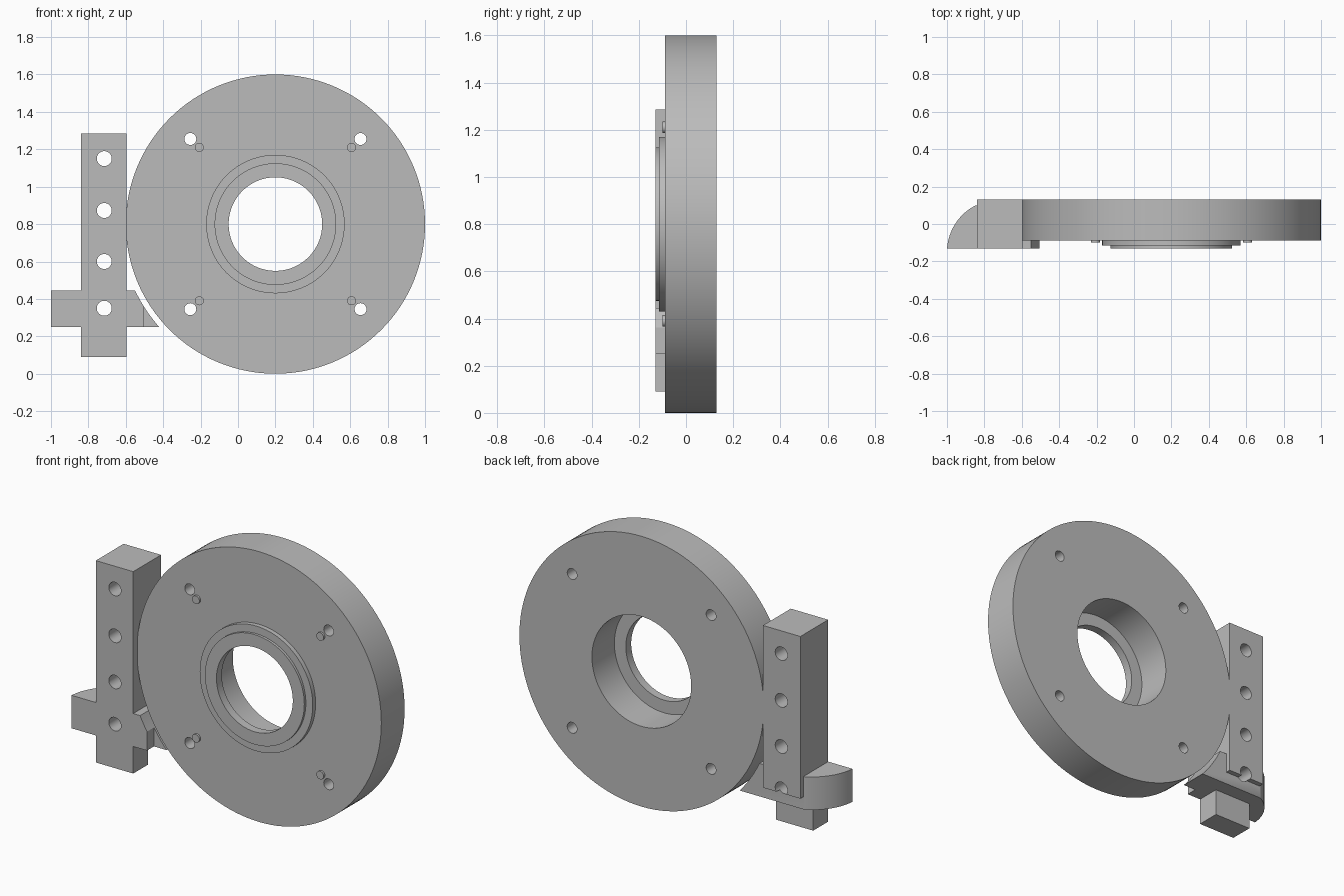
import bpy, bmesh, math
from mathutils import Matrix, Vector

cube = bpy.data.objects.get("Cube")
if cube:
    bpy.data.objects.remove(cube, do_unlink=True)

GREY = (0.5, 0.5, 0.5, 1)
grey = bpy.data.materials.new("plain grey")
grey.use_nodes = True
grey.diffuse_color = GREY
grey.node_tree.nodes["Principled BSDF"].inputs["Base Color"].default_value = GREY

CX, CZ = 0.2, 0.8            # wheel centre
FRONT, BACK = -0.13, 0.13    # overall depth
FACE = -0.088                # front face of the disc


def finish(bm, name):
    bmesh.ops.recalc_face_normals(bm, faces=bm.faces)
    mesh = bpy.data.meshes.new(name)
    bm.to_mesh(mesh)
    bm.free()
    mesh.materials.append(grey)
    obj = bpy.data.objects.new(name, mesh)
    bpy.context.collection.objects.link(obj)
    return obj


def rod(name, x, z, r, y0, y1, sides=32):
    """Cylinder lying along y."""
    bm = bmesh.new()
    bmesh.ops.create_cone(bm, cap_ends=True, segments=sides, radius1=r, radius2=r, depth=y1 - y0,
                          matrix=Matrix.Translation((x, (y0 + y1) / 2, z)) @ Matrix.Rotation(math.pi / 2, 4, 'X'))
    return finish(bm, name)


def prism(name, points, along):
    """Extrude a closed outline along a vector."""
    bm = bmesh.new()
    face = bm.faces.new([bm.verts.new(p) for p in points])
    ext = bmesh.ops.extrude_face_region(bm, geom=[face], use_keep_orig=True)
    bmesh.ops.translate(bm, vec=along, verts=[v for v in ext["geom"] if isinstance(v, bmesh.types.BMVert)])
    return finish(bm, name)


def lathe(name, profile, steps):
    """Closed (radius, y) profile turned about the wheel axis."""
    bm = bmesh.new()
    rings = []
    for i in range(steps):
        a = 2 * math.pi * i / steps
        rings.append([bm.verts.new((CX + r * math.cos(a), y, CZ + r * math.sin(a))) for r, y in profile])
    n = len(profile)
    for i in range(steps):
        p, q = rings[i], rings[(i + 1) % steps]
        for j in range(n):
            k = (j + 1) % n
            bm.faces.new((p[j], p[k], q[k], q[j]))
    return finish(bm, name)


def combine(obj, tool, operation):
    """Apply a boolean and discard the tool object."""
    mod = obj.modifiers.new("boolean", 'BOOLEAN')
    mod.operation, mod.solver, mod.object = operation, 'EXACT', tool
    bpy.context.view_layer.objects.active = obj
    bpy.ops.object.modifier_apply(modifier=mod.name)
    bpy.data.objects.remove(tool, do_unlink=True)


def smooth(obj):
    bpy.ops.object.select_all(action='DESELECT')
    obj.select_set(True)
    bpy.context.view_layer.objects.active = obj
    bpy.ops.object.shade_smooth_by_angle(angle=math.radians(30))


# Disc with stepped front boss and counterbored centre
disc = lathe("disc", [(0.8, BACK), (0.8, FACE), (0.37, FACE), (0.37, -0.115), (0.325, -0.115),
                      (0.325, FRONT), (0.25, FRONT), (0.25, -0.08), (0.325, -0.08), (0.325, BACK)], 128)

# Four bolt holes, each with a small pin beside it
for sx, side in ((-1, "right"), (1, "left")):
    for sz, level in ((-1, "lower"), (1, "upper")):
        combine(disc, rod("hole_cutter", CX + sx * 0.455, CZ + sz * 0.455, 0.032, -0.3, 0.3), 'DIFFERENCE')
        smooth(rod(f"{level}_{side}_pin", CX + sx * 0.407, CZ + sz * 0.41, 0.024, -0.1, FACE + 0.01))
smooth(disc)

# Upright bar, thinner at its lower end
bar_outline = [(FRONT, 0.09), (0.01, 0.09), (0.01, 0.325), (BACK, 0.325), (BACK, 1.285), (FRONT, 1.285)]
bar = prism("upright_bar", [(-0.84, y, z) for y, z in bar_outline], Vector((0.245, 0, 0)))

# Foot block: rounded outer end, stepped inner end, hollowed to clear the disc
FOOT_BACK = 0.1
start, end = math.asin(0.02 / 0.28), math.asin((FOOT_BACK + 0.15) / 0.28)
angles = [start + (end - start) * i / 20 for i in range(21)]
outline = [(-0.72 - 0.28 * math.cos(a), -0.15 + 0.28 * math.sin(a)) for a in angles]
outline += [(-0.4, FOOT_BACK), (-0.4, -0.065), (-0.505, -0.065), (-0.505, FRONT)]
foot = prism("foot_block", [(x, y, 0.25) for x, y in outline], Vector((0, 0, 0.195)))
combine(foot, rod("clearance_cutter", CX, CZ, 0.83, -0.3, 0.3, 160), 'DIFFERENCE')
combine(bar, foot, 'UNION')

# Row of holes through bar and foot
for z in (0.35, 0.6, 0.873, 1.15):
    combine(bar, rod("hole_cutter", -0.715, z, 0.04, -0.3, 0.3), 'DIFFERENCE')
smooth(bar)
